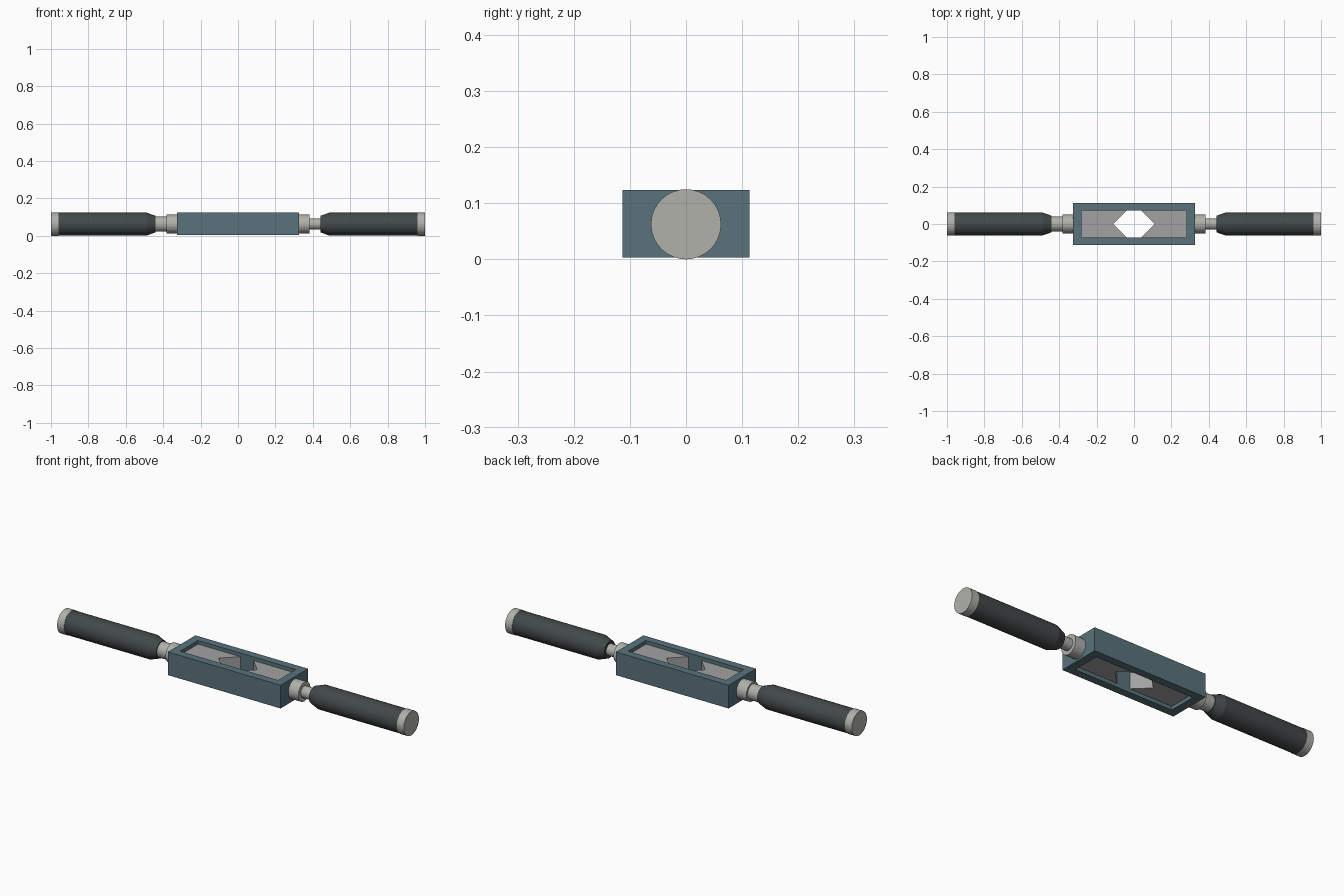
import bpy, bmesh, math

if "Cube" in bpy.data.objects:
    bpy.data.objects.remove(bpy.data.objects["Cube"])

CZ = 0.0625   # height of the handle axis
SIDES = 32


def material(name, rgb):
    m = bpy.data.materials.new(name)
    m.diffuse_color = (*rgb, 1)
    m.use_nodes = True
    m.node_tree.nodes["Principled BSDF"].inputs["Base Color"].default_value = m.diffuse_color
    return m


teal = material("teal_paint", (0.10, 0.17, 0.20))
rubber = material("dark_grip", (0.055, 0.065, 0.065))
steel = material("light_steel", (0.44, 0.44, 0.41))
jaw_steel = material("jaw_steel", (0.36, 0.36, 0.36))


def finish(name, bm, mat):
    bmesh.ops.recalc_face_normals(bm, faces=bm.faces)
    me = bpy.data.meshes.new(name)
    bm.to_mesh(me)
    bm.free()
    ob = bpy.data.objects.new(name, me)
    bpy.context.collection.objects.link(ob)
    me.materials.append(mat)
    return ob


def turned(name, profile, mat, side=1):
    """Solid of revolution about the x axis from (x, radius) pairs."""
    bm = bmesh.new()
    rings = []
    for x, r in profile:
        rings.append([bm.verts.new((side * x,
                                    r * math.cos(2 * math.pi * i / SIDES),
                                    CZ + r * math.sin(2 * math.pi * i / SIDES)))
                      for i in range(SIDES)])
    for a, b in zip(rings, rings[1:]):
        for i in range(SIDES):
            j = (i + 1) % SIDES
            bm.faces.new((a[i], a[j], b[j], b[i]))
    bm.faces.new(rings[0])
    bm.faces.new(rings[-1])
    return finish(name, bm, mat)


def prism(name, outline, z0, z1, mat):
    bm = bmesh.new()
    face = bm.faces.new([bm.verts.new((x, y, z0)) for x, y in outline])
    top = bmesh.ops.extrude_face_region(bm, geom=[face])["geom"]
    bmesh.ops.translate(bm, vec=(0, 0, z1 - z0),
                        verts=[v for v in top if isinstance(v, bmesh.types.BMVert)])
    return finish(name, bm, mat)


def frame(name, outer, inner, z0, z1, mat):
    """Rectangular frame with a through window."""
    bm = bmesh.new()
    signs = ((-1, -1), (1, -1), (1, 1), (-1, 1))
    loops = [[bm.verts.new((sx * w, sy * d, z)) for sx, sy in signs]
             for (w, d), z in ((outer, z0), (outer, z1), (inner, z1), (inner, z0))]
    for k in range(4):
        a, b = loops[k], loops[(k + 1) % 4]
        for i in range(4):
            j = (i + 1) % 4
            bm.faces.new((a[i], a[j], b[j], b[i]))
    return finish(name, bm, mat)


# Central body with window
frame("body_frame", (0.325, 0.113), (0.282, 0.073), 0.003, 0.124, teal)

for side, label, shaft_r in ((-1, "left", 0.04), (1, "right", 0.03)):
    # Jaw with V notch facing the centre
    outline = [(0.282, -0.073), (0.282, 0.073), (0.037, 0.073),
               (0.112, 0.0), (0.037, -0.073)]
    prism(label + "_jaw", [(side * x, y) for x, y in outline], 0.022, 0.105, jaw_steel)
    # Collar, shaft, tapered grip and end cap
    turned(label + "_collar", [(0.32, 0.05), (0.383, 0.05)], steel, side)
    turned(label + "_shaft", [(0.38, shaft_r), (0.45, shaft_r)], steel, side)
    turned(label + "_grip", [(0.44, 0.044), (0.488, 0.061), (0.962, 0.061)], rubber, side)
    turned(label + "_end_cap", [(0.96, 0.0625), (1.0, 0.0625)], steel, side)
